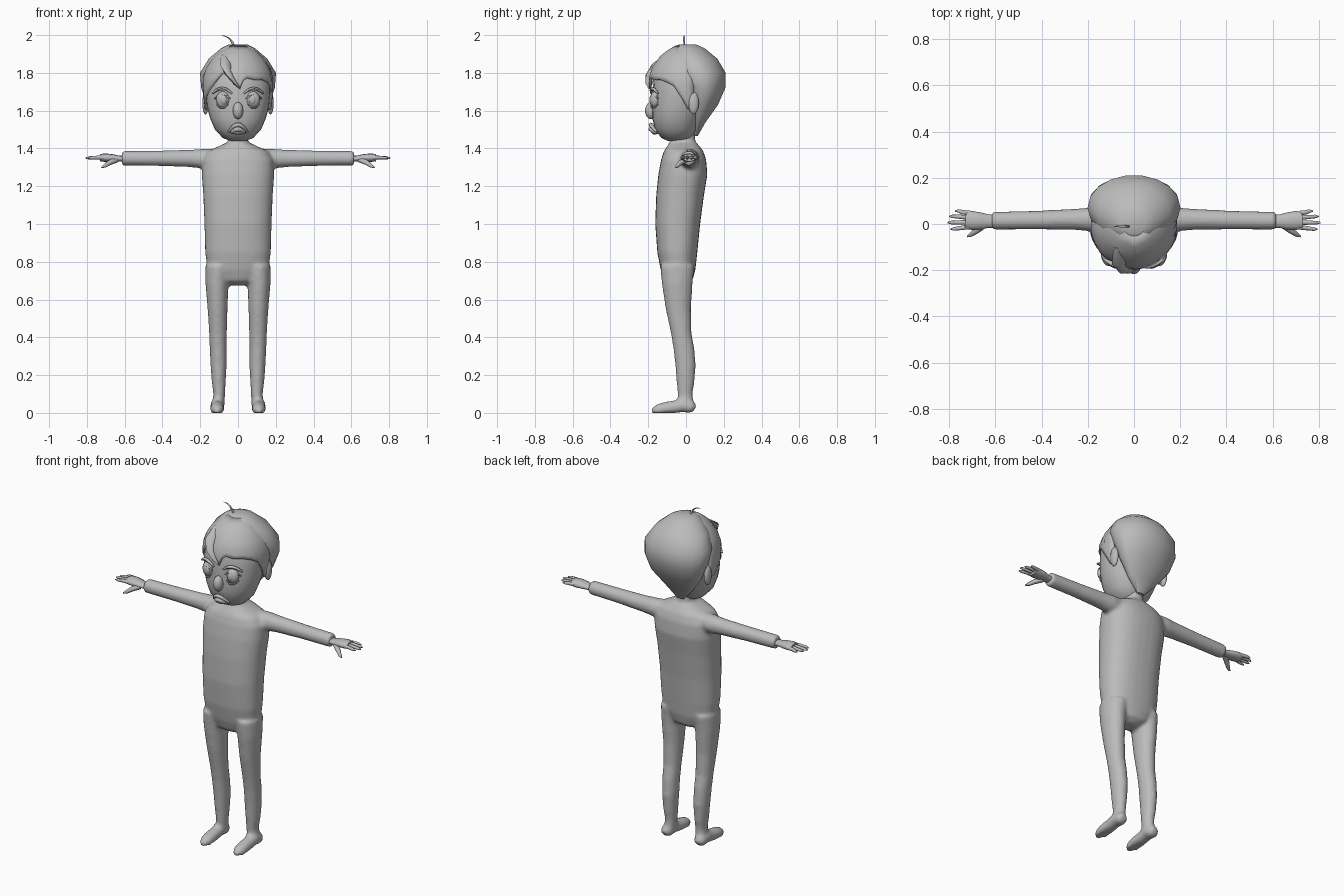
import bpy, bmesh, math
from mathutils import Vector

GREY = bpy.data.materials.new("plain grey")
GREY.diffuse_color = (0.5, 0.5, 0.5, 1)


def finish(name, bm, angle=50):
    bmesh.ops.recalc_face_normals(bm, faces=bm.faces)
    me = bpy.data.meshes.new(name)
    bm.to_mesh(me)
    bm.free()
    ob = bpy.data.objects.new(name, me)
    bpy.context.collection.objects.link(ob)
    me.materials.append(GREY)
    bpy.ops.object.select_all(action='DESELECT')
    bpy.context.view_layer.objects.active = ob
    ob.select_set(True)
    bpy.ops.object.shade_smooth_by_angle(angle=math.radians(angle))
    return ob


def skin(bm, loops):
    """Bridge a list of point loops and cap both ends."""
    rows = [[bm.verts.new(p) for p in loop] for loop in loops]
    n = len(rows[0])
    for a, b in zip(rows, rows[1:]):
        for i in range(n):
            j = (i + 1) % n
            bm.faces.new((a[i], a[j], b[j], b[i]))
    bm.faces.new(rows[0])
    bm.faces.new(rows[-1])


def stack(bm, rings, n=20, x=0, power=1.0):
    """Upright loft; each ring is z, half width, front y, back y[, x shift]."""
    def sp(v):
        return math.copysign(abs(v) ** power, v)
    loops = []
    for z, rx, y0, y1, *dx in rings:
        cx = x * (dx[0] if dx else 1)
        loops.append([(cx + rx * sp(math.cos(t)),
                       (y0 + y1) / 2 + (y1 - y0) / 2 * sp(math.sin(t)), z)
                      for t in (2 * math.pi * i / n for i in range(n))])
    skin(bm, loops)


def tube(bm, pts, n=8, flat=1.0, floor=None):
    """Loft of round rings along a path of (x, y, z, radius)."""
    loops = []
    for k, p in enumerate(pts):
        a, b = pts[max(k - 1, 0)], pts[min(k + 1, len(pts) - 1)]
        t = (Vector(b[:3]) - Vector(a[:3])).normalized()
        up = Vector((0, 0, 1)) if abs(t.z) < 0.9 else Vector((0, 1, 0))
        u = t.cross(up).normalized()
        v = u.cross(t)
        loop = []
        for i in range(n):
            w = 2 * math.pi * i / n
            q = Vector(p[:3]) + p[3] * (math.cos(w) * u + flat * math.sin(w) * v)
            if floor is not None:
                q.z = max(q.z, floor)
            loop.append(q)
        loops.append(loop)
    skin(bm, loops)


def ball(name, loc, scale, seg=16):
    bm = bmesh.new()
    bmesh.ops.create_uvsphere(bm, u_segments=seg, v_segments=seg // 2 + 2, radius=1)
    bmesh.ops.scale(bm, vec=scale, verts=bm.verts)
    bmesh.ops.translate(bm, vec=loc, verts=bm.verts)
    return finish(name, bm, 60)


def tube_part(name, pts, n=8, flat=1.0):
    bm = bmesh.new()
    tube(bm, pts, n, flat)
    return finish(name, bm, 60)


# Body: torso, legs, feet and sleeves fused into one smooth skin
bm = bmesh.new()
stack(bm, [(.675, .04, -.08, .0), (.70, .10, -.115, .035), (.76, .162, -.135, .05),
           (.85, .174, -.152, .06), (1.0, .178, -.163, .075), (1.15, .184, -.158, .095),
           (1.26, .192, -.147, .113), (1.34, .188, -.132, .107), (1.385, .16, -.118, .092),
           (1.415, .095, -.098, .07), (1.435, .052, -.085, .05), (1.53, .045, -.08, .045)],
      28, power=.85)
for s in (-1, 1):
    # legs
    stack(bm, [(.02, .033, -.04, .043, 1), (.10, .031, -.045, .036, .95), (.16, .037, -.05, .045, .97),
               (.25, .043, -.057, .052, .98), (.34, .045, -.067, .045, 1), (.42, .047, -.08, .03, 1.01),
               (.55, .053, -.108, .027, 1.03), (.68, .061, -.128, .035, 1.06),
               (.78, .066, -.138, .045, 1.02)], 18, x=s * .105)
    # feet
    x = s * .11
    tube(bm, [(x, .046, .02, .022), (x, .03, .03, .035), (x, -.02, .04, .037), (x, -.06, .03, .036),
              (x, -.11, .02, .038), (x, -.15, .012, .034), (x, -.182, .008, .016)], 16, 1.0, 0)
    # sleeves
    tube(bm, [(s * .10, .012, 1.345, .055), (s * .19, .02, 1.346, .052), (s * .26, .02, 1.347, .046),
              (s * .42, .017, 1.348, .041), (s * .615, .014, 1.348, .039)], 18)
body = finish("body", bm)
m = body.modifiers.new("fuse", 'REMESH')
m.mode = 'VOXEL'
m.voxel_size = .01
m.use_smooth_shade = True
m = body.modifiers.new("soften", 'SMOOTH')
m.factor = .5
m.iterations = 7

# Head
bm = bmesh.new()
stack(bm, [(1.44, .04, -.095, .0), (1.455, .08, -.13, .03), (1.50, .122, -.165, .06),
           (1.56, .148, -.178, .08), (1.62, .164, -.18, .10), (1.70, .172, -.177, .12),
           (1.80, .172, -.168, .13), (1.88, .13, -.12, .10), (1.92, .07, -.06, .05)], 24, power=.93)
finish("head", bm)

# Hair at the back of the head, tapering to the nape
bm = bmesh.new()
stack(bm, [(1.465, .025, .045, .062), (1.54, .095, .028, .105), (1.63, .163, .008, .17),
           (1.72, .195, -.03, .21), (1.80, .201, -.07, .212), (1.875, .155, -.09, .168),
           (1.93, .09, -.07, .10), (1.95, .05, -.04, .055)], 18)
finish("back_hair", bm)

# Fringe: curved sheet with a jagged hem given by (angle, height)
hem = [(-104, 1.60), (-92, 1.61), (-80, 1.65), (-66, 1.68), (-52, 1.72), (-40, 1.76), (-28, 1.80),
       (-20, 1.795), (-8, 1.75), (3, 1.715), (8, 1.755), (15, 1.775), (30, 1.765), (45, 1.765),
       (60, 1.75), (72, 1.73), (84, 1.67), (94, 1.61), (104, 1.60)]
spread = [(1.95, .20), (1.93, .42), (1.89, .68), (1.83, .90), (1.77, 1.0), (1.70, .99), (1.60, .93)]


def width_at(z):
    for (z0, f0), (z1, f1) in zip(spread, spread[1:]):
        if z >= z1:
            return f0 + (f1 - f0) * (z0 - z) / (z0 - z1)
    return spread[-1][1]


bm = bmesh.new()
cols = []
for deg, low in hem:
    a = math.radians(deg)
    col = []
    for k in range(9):
        z = 1.945 + (low - 1.945) * k / 8
        f = width_at(z)
        col.append(bm.verts.new((.188 * f * math.sin(a), -.005 - .193 * f * math.cos(a), z)))
    cols.append(col)
for c, d in zip(cols, cols[1:]):
    for k in range(8):
        bm.faces.new((c[k], d[k], d[k + 1], c[k + 1]))
fringe = finish("fringe", bm)
m = fringe.modifiers.new("thickness", 'SOLIDIFY')
m.thickness = .014
m.offset = -1

# Swept lock over the brow and the stray strand on the crown
tube_part("swept_lock", [(-.07, -.10, 1.89, .02), (-.065, -.165, 1.84, .032), (-.045, -.188, 1.79, .03),
                         (-.015, -.195, 1.745, .02), (.012, -.195, 1.715, .003)], 8, .5)
tube_part("stray_strand", [(-.02, -.01, 1.93, .007), (-.028, -.01, 1.96, .007), (-.045, -.01, 1.982, .006),
                           (-.065, -.01, 1.994, .004), (-.09, -.01, 1.998, .001)], 6, .7)

# Face: nose and frowning lips
ball("nose", (0, -.185, 1.60), (.028, .032, .045))
for name, z, w, h, r in (("upper_lip", 1.525, .05, .038, .010), ("lower_lip", 1.502, .036, .022, .011)):
    tube_part(name, [(w * t, -.186 + .03 * t * t, z - h * t * t, r * (1.15 - .6 * t * t))
                     for t in (-1, -.75, -.5, -.25, 0, .25, .5, .75, 1)])
ball("mouth", (0, -.165, 1.495), (.04, .022, .022), 12)

for s, side in ((-1, "left"), (1, "right")):
    # eyes with raised iris, lids and brows
    ball(side + "_eye", (s * .08, -.163, 1.658), (.036, .027, .044))
    ball(side + "_iris", (s * .076, -.182, 1.658), (.019, .012, .027), 12)
    for name, z, w, h, r in (("upper_lid", 1.685, .042, .022, .006), ("lower_lid", 1.615, .03, -.018, .005),
                             ("brow", 1.717, .052, .026, .009)):
        tube_part(side + "_" + name,
                  [(s * (.083 + w * t), -.178 + .018 * t + .012 * t * t, z - h * t * t,
                    r * (1.1 - .6 * t * t)) for t in (-1, -.66, -.33, 0, .33, .66, 1)], 6)
    # ears
    ball(side + "_ear", (s * .172, .04, 1.64), (.017, .028, .06), 12)

    # hand: wrist and palm, four fingers and a thumb
    bm = bmesh.new()
    tube(bm, [(s * .59, .012, 1.345, .028), (s * .63, .012, 1.346, .029), (s * .66, .013, 1.349, .036),
              (s * .70, .015, 1.351, .041), (s * .73, .017, 1.351, .036)], 12, .55)
    for y0, y1, x1 in ((.046, .056, .775), (.027, .033, .80), (.007, .006, .808), (-.012, -.022, .795)):
        tube(bm, [(s * .705, y0, 1.351, .011), (s * .745, (y0 + y1) / 2, 1.352, .010),
                  (s * (x1 - .015), y1, 1.350, .008), (s * x1, y1, 1.349, .003)], 7)
    tube(bm, [(s * .645, -.002, 1.34, .016), (s * .68, -.028, 1.325, .014),
              (s * .705, -.046, 1.308, .010), (s * .722, -.054, 1.299, .004)], 7)
    finish(side + "_hand", bm, 60)
